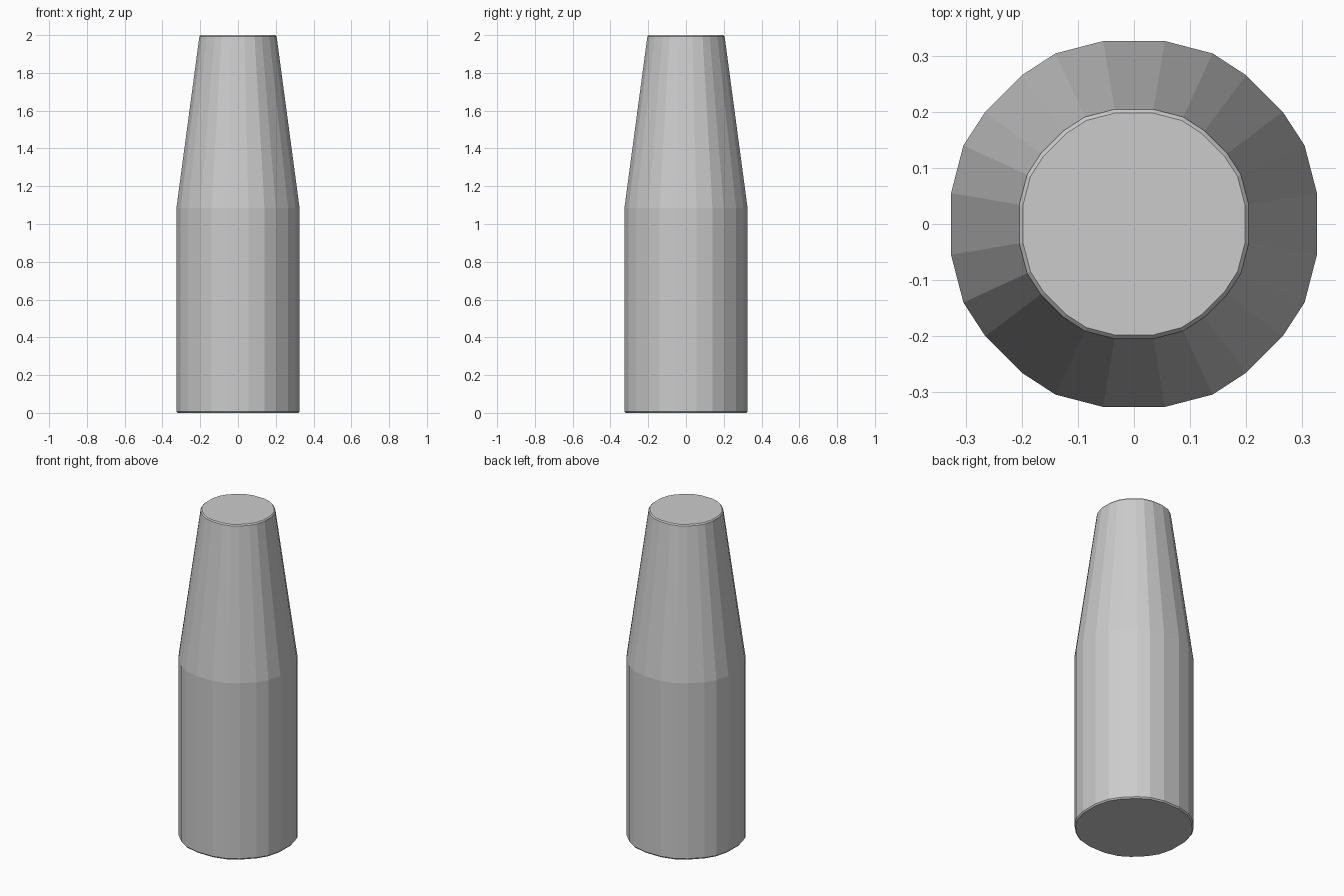
import bpy, bmesh

if "Cube" in bpy.data.objects:
    bpy.data.objects.remove(bpy.data.objects["Cube"])

# Slightly uneven 24-sided outline: one quarter, mirrored to the other three
quarter = [(0.326, 0.055), (0.304, 0.14), (0.265, 0.2),
           (0.2, 0.265), (0.14, 0.304), (0.055, 0.326)]
outline = list(quarter)
for _ in range(3):
    outline += [(-y, x) for x, y in outline[-6:]]

# (height, scale) levels: base chamfer, straight body, taper, top chamfer
levels = [(0.0, 0.98), (0.008, 1.0), (1.085, 1.0), (1.993, 0.627), (2.0, 0.607)]

bm = bmesh.new()
rings = [[bm.verts.new((x * s, y * s, z)) for x, y in outline] for z, s in levels]
n = len(outline)
for lo, hi in zip(rings, rings[1:]):
    for i in range(n):
        j = (i + 1) % n
        bm.faces.new((lo[i], lo[j], hi[j], hi[i]))

# End caps
bm.faces.new(rings[0][::-1])
bm.faces.new(rings[-1])

mesh = bpy.data.meshes.new("tapered_body")
bm.to_mesh(mesh)
bm.free()
bpy.context.collection.objects.link(bpy.data.objects.new("tapered_body", mesh))
